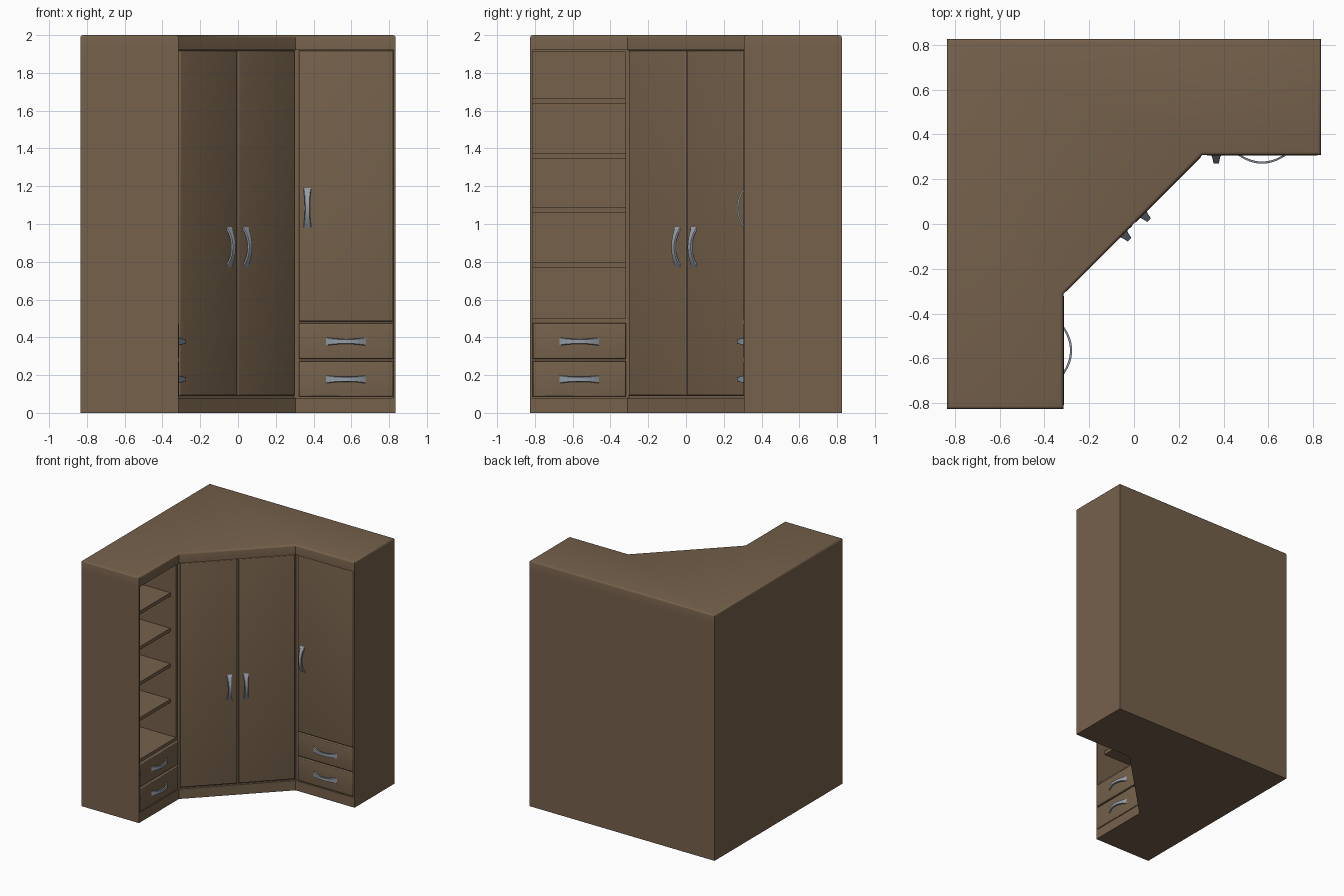
import bpy, bmesh, math
from mathutils import Matrix, Vector

if "Cube" in bpy.data.objects:
    bpy.data.objects.remove(bpy.data.objects["Cube"])


def material(name, rgb):
    m = bpy.data.materials.new(name)
    m.diffuse_color = (*rgb, 1)
    m.use_nodes = True
    m.node_tree.nodes["Principled BSDF"].inputs["Base Color"].default_value = m.diffuse_color
    return m


WOOD = material("brown wood", (0.18, 0.12, 0.071))
METAL = material("grey metal", (0.30, 0.335, 0.385))


def finish(name, bm, mat, matrix=None, smooth=False):
    bmesh.ops.recalc_face_normals(bm, faces=bm.faces[:])
    me = bpy.data.meshes.new(name)
    bm.to_mesh(me)
    bm.free()
    me.materials.append(mat)
    ob = bpy.data.objects.new(name, me)
    bpy.context.collection.objects.link(ob)
    if matrix:
        ob.matrix_world = matrix
    if smooth:
        bpy.ops.object.select_all(action='DESELECT')
        ob.select_set(True)
        bpy.context.view_layer.objects.active = ob
        bpy.ops.object.shade_smooth_by_angle(angle=math.radians(35))
    return ob


def box(name, x, y, z, matrix=None, bevel=0.0):
    bm = bmesh.new()
    bmesh.ops.create_cube(bm, size=1)
    for v in bm.verts:
        for i, r in enumerate((x, y, z)):
            v.co[i] = r[0] if v.co[i] < 0 else r[1]
    if bevel:
        # round only the edges of the front (local -y) face
        edges = [e for e in bm.edges if all(abs(v.co.y - y[0]) < 1e-6 for v in e.verts)]
        bmesh.ops.bevel(bm, geom=edges, offset=bevel, segments=3, profile=0.5, affect='EDGES')
    return finish(name, bm, WOOD, matrix, bool(bevel))


W, H = 0.835, 0.825          # half width, half depth
FR, FL = 0.305, -0.312       # front planes of right and left wings


def prism(name, d, z0, z1, bevel=0.0):
    """Corner-shaped footprint with its three fronts set back by d."""
    k = d * math.sqrt(2)
    pts = [(-W, H), (-W, -H), (FL - d, -H), (FL - d, FL - d + k),
           (FR + d - k, FR + d), (W, FR + d), (W, H)]
    bm = bmesh.new()
    f = bm.faces.new([bm.verts.new((x, y, z0)) for x, y in pts])
    ext = bmesh.ops.extrude_face_region(bm, geom=[f])
    for g in ext["geom"]:
        if isinstance(g, bmesh.types.BMVert):
            g.co.z = z1
    if bevel:
        edges = [e for e in bm.edges if all(v.co.z > z1 - 1e-5 for v in e.verts)]
        bmesh.ops.bevel(bm, geom=edges, offset=bevel, segments=3, profile=0.5, affect='EDGES')
    return finish(name, bm, WOOD, None, bool(bevel))


# carcass, plinth and rounded top
carcass = prism("carcass", 0.022, 0.08, 1.92)
prism("plinth", 0.003, 0.0, 0.08)
prism("top_cap", 0.003, 1.92, 2.0, 0.014)

# open shelf compartment cut into the left wing
cutter = box("shelf_cutter", (-0.82, -0.2), (-0.812, -0.32), (0.5, 1.91))
mod = carcass.modifiers.new("opening", 'BOOLEAN')
mod.object = cutter
mod.operation = 'DIFFERENCE'
mod.solver = 'EXACT'
bpy.context.view_layer.objects.active = carcass
bpy.ops.object.modifier_apply(modifier=mod.name)
bpy.data.objects.remove(cutter)

for i in range(4):
    z = 0.77 + i * 0.289
    box(f"shelf_{i + 1}", (-0.82, -0.385), (-0.812, -0.32), (z, z + 0.028))

# end panels
box("left_end_panel", (-W, FL - 0.003), (-H, -0.812), (0.08, 1.92))
box("right_end_panel", (0.823, W), (FR + 0.003, H), (0.08, 1.92))

# front frames: local x along the front, local -y outward
RIGHT = Matrix.Translation((0, FR, 0))
LEFT = Matrix.Translation((FL, 0, 0)) @ Matrix.Rotation(math.pi / 2, 4, 'Z')
DIAG = Matrix.Rotation(math.pi / 4, 4, 'Z')


def front(name, frame, u0, u1, z0, z1):
    box(name, (u0, u1), (0, 0.024), (z0, z1), frame, 0.008)


def handle(name, frame, u, z, vertical):
    """Bowed bar, narrow in the middle and flared at the ends."""
    bm = bmesh.new()
    n, length, rise, t = 14, 0.21, 0.036, 0.010
    rings = []
    for i in range(n + 1):
        s = 2 * i / n - 1
        a = s * length / 2
        out = rise * (1 - s * s)
        w = 0.0135 + 0.010 * abs(s) ** 2.5
        ring = []
        for side, depth in ((-1, 0), (1, 0), (1, 1), (-1, 1)):
            b = side * w * (1 if depth == 0 else 0.8)
            y = -max(out - t * (1 - depth), -0.004) if depth == 0 else -out
            co = (u + b, y, z + a) if vertical else (u + a, y, z + b)
            ring.append(bm.verts.new(co))
        rings.append(ring)
    for r0, r1 in zip(rings, rings[1:]):
        for j in range(4):
            bm.faces.new((r0[j], r0[(j + 1) % 4], r1[(j + 1) % 4], r1[j]))
    bm.faces.new(rings[0])
    bm.faces.new(rings[-1])
    finish(name, bm, METAL, frame, True)


# right wing door
front("right_door", RIGHT, 0.322, 0.822, 0.485, 1.918)
handle("right_door_handle", RIGHT, 0.367, 1.085, True)

# drawers on both wings
for side, frame, u0, u1 in (("right", RIGHT, 0.322, 0.822), ("left", LEFT, -0.811, -0.318)):
    for i in range(2):
        z = 0.086 + 0.2 * i
        front(f"{side}_drawer_{i + 1}", frame, u0, u1, z, z + 0.189)
        handle(f"{side}_drawer_handle_{i + 1}", frame, (u0 + u1) / 2, z + 0.092, False)

# diagonal pair of doors
q = math.sqrt(2)
for side, u0, u1, h in (("left", -0.306, -0.003, -0.045), ("right", 0.003, 0.302, 0.042)):
    front(f"corner_{side}_door", DIAG, u0 * q, u1 * q, 0.092, 1.918)
    handle(f"corner_{side}_door_handle", DIAG, h * q, 0.878, True)
